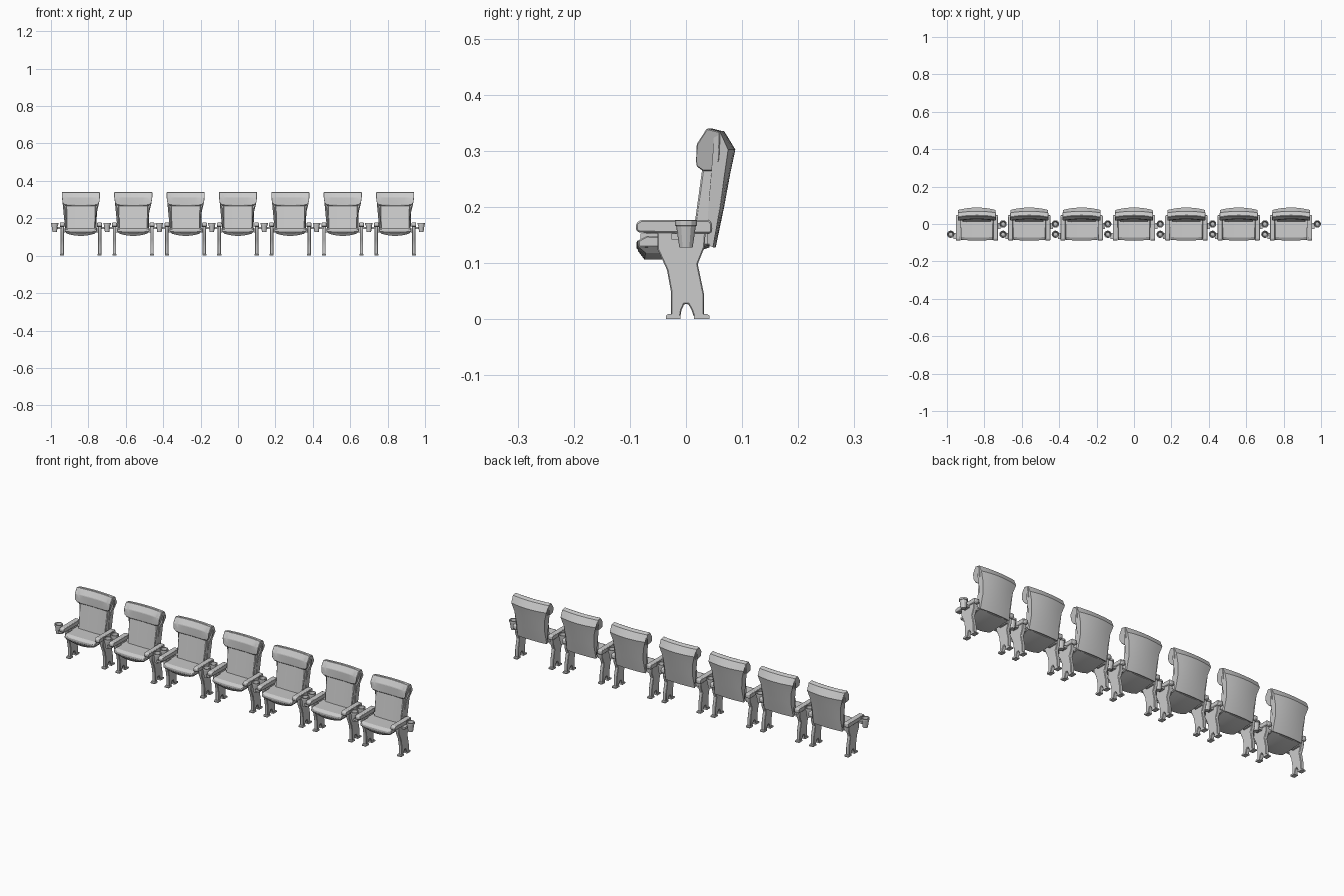
import bpy, bmesh, math

if "Cube" in bpy.data.objects:
    bpy.data.objects.remove(bpy.data.objects["Cube"])

grey = bpy.data.materials.new("seat grey")
grey.diffuse_color = (0.6, 0.6, 0.6, 1)
grey.use_nodes = True
grey.node_tree.nodes["Principled BSDF"].inputs["Base Color"].default_value = grey.diffuse_color
parts = []


def finish(name, bm, bevel=0.0, segments=1):
    bmesh.ops.recalc_face_normals(bm, faces=bm.faces)
    me = bpy.data.meshes.new(name)
    bm.to_mesh(me)
    bm.free()
    me.materials.append(grey)
    ob = bpy.data.objects.new(name, me)
    bpy.context.collection.objects.link(ob)
    if bevel:
        m = ob.modifiers.new("bevel", 'BEVEL')
        m.width, m.segments, m.limit_method = bevel, segments, 'ANGLE'
        m.angle_limit = math.radians(30)
    parts.append(ob)


def sweep(name, pts, n=1, x0=0.0, bevel=0.0):
    """Side profile swept across x. Point: y, z, half width, y shift and z shift at the ends."""
    bm = bmesh.new()
    rings = []
    for i in range(n + 1):
        t = -1 + 2 * i / n
        rings.append([bm.verts.new((x0 + t * w, y + by * t * t, z + bz * t * t))
                      for y, z, w, by, bz in pts])
    for a, b in zip(rings, rings[1:]):
        for j in range(len(pts)):
            k = (j + 1) % len(pts)
            bm.faces.new((a[j], a[k], b[k], b[j]))
    bm.faces.new(rings[0])
    bm.faces.new(rings[-1])
    finish(name, bm, bevel)


def plate(name, yz, x0, half, bevel=0.0):
    sweep(name, [(y, z, half, 0, 0) for y, z in yz], 1, x0, bevel)


def box(name, x0, half, y0, y1, z0, z1, bevel=0.0):
    plate(name, [(y0, z0), (y1, z0), (y1, z1), (y0, z1)], x0, half, bevel)


def cup(name, x, y, n=12):
    bm = bmesh.new()
    rings = []
    for r, z in ((.012, .128), (.0175, .166), (.02, .167), (.02, .176),
                 (.0155, .176), (.0105, .135)):
        rings.append([bm.verts.new((x + r * math.cos(2 * math.pi * i / n),
                                    y + r * math.sin(2 * math.pi * i / n), z)) for i in range(n)])
    for a, b in zip(rings, rings[1:]):
        for i in range(n):
            k = (i + 1) % n
            bm.faces.new((a[i], a[k], b[k], b[i]))
    bm.faces.new(rings[0])
    bm.faces.new(rings[-1])
    finish(name, bm)


# backrest shell, bowed towards the rear
sweep("back_shell", [(.042, .133, .083, -.005, 0), (.053, .128, .083, -.005, 0),
                     (.068, .20, .079, -.007, 0), (.079, .26, .086, -.010, 0),
                     (.088, .302, .1, -.013, 0), (.068, .335, .101, -.008, 0),
                     (.058, .332, .101, -.008, 0), (.055, .285, .098, -.008, 0),
                     (.052, .255, .084, -.008, 0), (.045, .20, .078, -.005, 0)], 8)
# back cushion
sweep("back_cushion", [(.010, .130, .076, 0, 0), (.045, .130, .076, 0, 0),
                       (.062, .27, .079, -.006, 0), (.033, .27, .079, -.004, 0)], 6, bevel=.003)
# headrest with narrowed lower edge
sweep("headrest", [(.036, .261, .080, -.006, .003), (.026, .270, .088, -.008, .003),
                   (.026, .285, .100, -.008, 0), (.027, .312, .102, -.008, 0),
                   (.045, .340, .102, -.008, 0), (.069, .334, .102, -.008, 0),
                   (.066, .285, .100, -.008, 0), (.060, .261, .080, -.006, .003)],
      8, bevel=.002)
# seat pan and cushion
sweep("seat_pan", [(-.086, .122, .082, .002, .006), (-.074, .106, .074, .002, .012),
                   (-.02, .106, .074, 0, .012), (.042, .128, .080, 0, .004),
                   (.042, .134, .085, 0, 0), (-.08, .130, .085, .002, 0)], 8)
sweep("seat_cushion", [(-.088, .124, .086, .003, .004), (.03, .130, .086, 0, 0),
                       (.03, .143, .086, 0, .002), (-.072, .147, .086, .002, .001),
                       (-.088, .139, .086, .003, .001)], 8, bevel=.002)

leg = [(-.027, .004), (-.010, .004), (-.008, .016), (-.003, .027), (.004, .027),
       (.010, .016), (.014, .004), (.032, .004), (.032, .045), (.021, .098),
       (.033, .128), (.035, .156), (-.051, .156), (-.051, .125), (-.034, .088), (-.027, .05)]
for s, side in ((-1, "left"), (1, "right")):
    x = s * .100
    plate(side + "_leg", leg, x, .009, .002)
    for end, y0, y1 in (("front", -.036, -.010), ("rear", .014, .042)):
        plate(f"{side}_{end}_foot", [(y0, 0), (y1, 0), (y1, .006), (y1 - .004, .009),
                                     (y0 + .004, .009), (y0, .006)], x, .011)
    # armrest and its hinge to the seat
    plate(side + "_armrest", [(-.089, .157), (-.082, .154), (.044, .152), (.047, .158),
                              (.046, .173), (.040, .177), (-.080, .177), (-.089, .171)],
          x, .013, .003)
    box(side + "_seat_hinge", s * .088, .006, -.02, .03, .125, .145)
    # cup holder on the outer side, staggered front to back
    cy = -.055 if s < 0 else 0
    box(side + "_cup_bracket", s * .115, .011, cy - .026, cy + .006, .142, .153)
    cup(side + "_cup_holder", s * .140, cy)

# smooth gentle curves, keep hard edges
bpy.ops.object.select_all(action='DESELECT')
for ob in parts:
    ob.select_set(True)
bpy.context.view_layer.objects.active = parts[0]
bpy.ops.object.shade_smooth_by_angle(angle=math.radians(25))

# row of seven seats
for i in range(7):
    for ob in parts:
        o = ob if i == 3 else ob.copy()
        if i != 3:
            bpy.context.collection.objects.link(o)
        o.location.x = (i - 3) * .28
